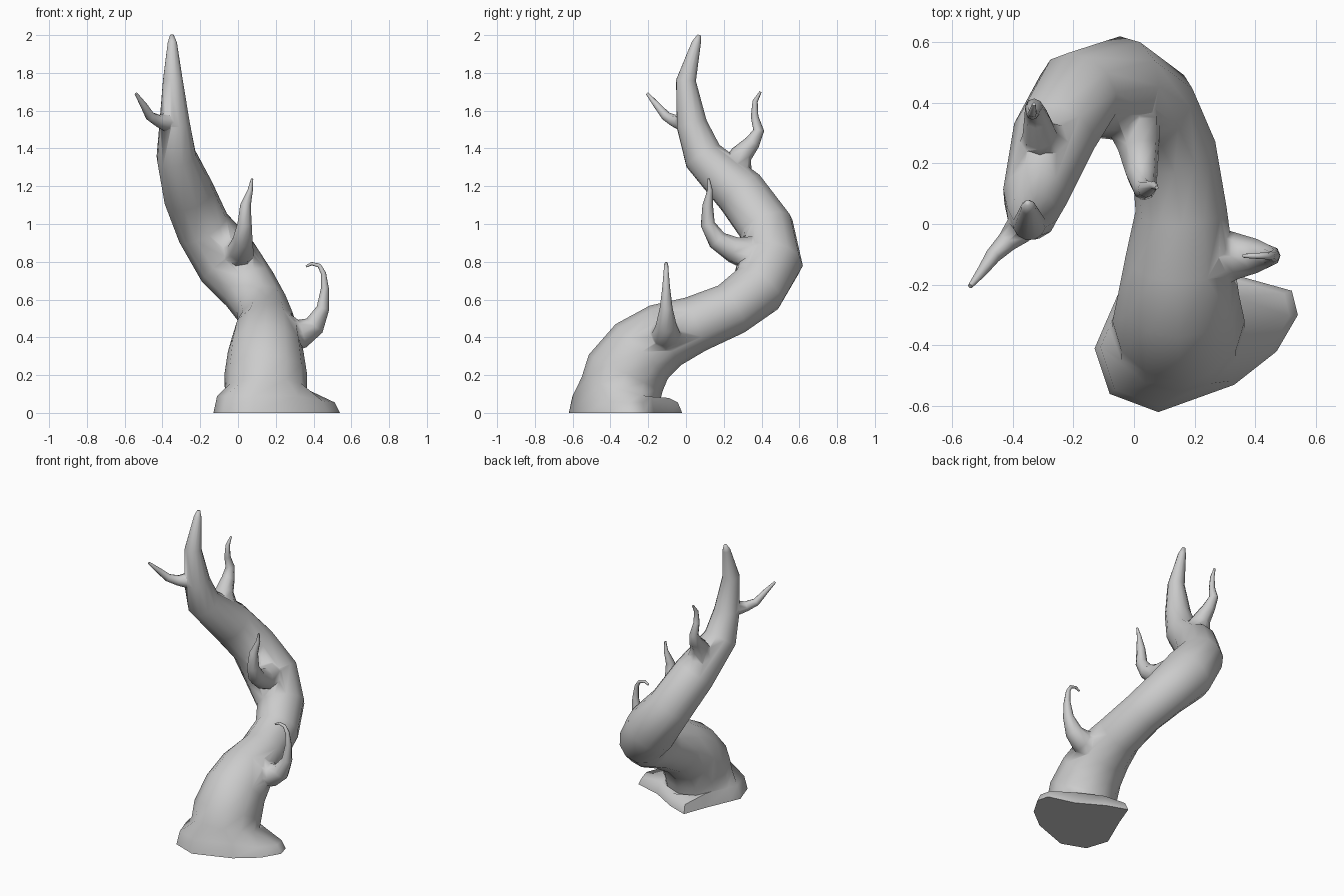
import bpy, bmesh, math
from mathutils import Vector

if "Cube" in bpy.data.objects:
    bpy.data.objects.remove(bpy.data.objects["Cube"])


def ring_frames(path):
    """Rings of (centre, u, v, radius) along a path with a non-twisting frame."""
    pts = [Vector(p[:3]) for p in path]
    n = len(pts)
    prev = Vector((0, 0, 1))
    u, v = Vector((1, 0, 0)), Vector((0, 1, 0))
    frames = []
    for i, p in enumerate(pts):
        a = (p - pts[i - 1]).normalized() if i > 0 else Vector()
        b = (pts[i + 1] - p).normalized() if i < n - 1 else Vector()
        t = (a + b).normalized()
        q = prev.rotation_difference(t)
        u, v = q @ u, q @ v
        frames.append((p, u, v, path[i][3]))
        prev = t
    return frames


def make_tube(name, path, sides, lead_rings=()):
    """Closed tapered tube; lead_rings are free-form loops placed before the path."""
    rings = [[Vector(c) for c in r] for r in lead_rings]
    for p, u, v, r in ring_frames(path):
        rings.append([p + r * (math.cos(a) * u + math.sin(a) * v)
                      for a in (math.tau * i / sides for i in range(sides))])
    bm = bmesh.new()
    loops = [[bm.verts.new(c) for c in ring] for ring in rings]
    for lo, hi in zip(loops, loops[1:]):
        for i in range(sides):
            j = (i + 1) % sides
            bm.faces.new((lo[i], lo[j], hi[j], hi[i]))
    bm.faces.new(loops[-1])
    bm.faces.new(loops[0][::-1])
    mesh = bpy.data.meshes.new(name)
    bm.to_mesh(mesh)
    bm.free()
    obj = bpy.data.objects.new(name, mesh)
    bpy.context.collection.objects.link(obj)
    return obj


# Root flare outline on the ground, counter-clockwise from the right-hand root
roots = [(.54, -.30), (.52, -.22), (.34, -.17), (.17, -.07), (.03, -.02), (-.03, -.18),
         (-.10, -.34), (-.13, -.41), (-.08, -.56), (.08, -.62), (.33, -.53), (.47, -.42)]
core = Vector((.15, -.35))


def flare(scale, z, drop=0):
    """Scaled root outline; the far-reaching roots sit lower by drop."""
    ring = []
    for p in roots:
        d = Vector(p) - core
        low = drop * min(1, max(0, d.length - .25) / .1) if d.x > .2 or d.y > .1 else 0
        ring.append((*(core + d * scale), z - low))
    return ring


# Trunk: S-shaped tapering sweep (x, y, z, radius)
trunk_path = [
    (.147, -.345, .125, .217), (.147, -.32, .21, .218), (.147, -.235, .325, .200),
    (.15, -.11, .41, .178), (.155, .05, .47, .150), (.13, .24, .55, .142),
    (.062, .38, .655, .152), (-.055, .448, .80, .172), (-.185, .426, .98, .147),
    (-.263, .29, 1.165, .139), (-.327, .09, 1.36, .107), (-.335, .03, 1.53, .083),
    (-.345, .0, 1.76, .054), (-.348, .055, 1.96, .025), (-.35, .07, 2.0, .01)]
trunk = make_tube("trunk", trunk_path, 12, [flare(1, 0), flare(.93, .09, .035)])

# Branches: short curling tapered sweeps
branches = {
    "lower_right_branch": [
        (.19, -.11, .42, .12), (.28, -.11, .42, .10), (.34, -.105, .42, .076),
        (.405, -.105, .462, .056), (.45, -.105, .555, .034), (.46, -.105, .66, .021),
        (.452, -.105, .74, .014), (.43, -.105, .78, .011), (.39, -.105, .79, .009),
        (.36, -.105, .775, .006)],
    "middle_front_branch": [
        (-.03, .42, .82, .12), (.0, .32, .85, .09), (.015, .25, .865, .070),
        (.025, .165, .915, .053), (.035, .115, 1.0, .038), (.04, .115, 1.1, .028),
        (.065, .127, 1.18, .014), (.075, .12, 1.24, .006)],
    "upper_back_branch": [
        (-.28, .25, 1.19, .10), (-.295, .265, 1.30, .085), (-.31, .295, 1.37, .058),
        (-.32, .35, 1.43, .042), (-.33, .385, 1.495, .029), (-.335, .363, 1.57, .020),
        (-.335, .366, 1.65, .014), (-.33, .395, 1.70, .006)],
    "upper_left_branch": [
        (-.335, .03, 1.54, .065), (-.385, -.025, 1.54, .048), (-.42, -.06, 1.545, .034),
        (-.465, -.105, 1.57, .026), (-.50, -.155, 1.63, .018), (-.54, -.205, 1.69, .008)],
}

# Fuse each branch into the trunk so the bark runs on without a seam
bpy.context.view_layer.objects.active = trunk
trunk.select_set(True)
for name, path in branches.items():
    branch = make_tube(name, path, 8)
    mod = trunk.modifiers.new(name, 'BOOLEAN')
    mod.operation, mod.solver, mod.object = 'UNION', 'EXACT', branch
    bpy.ops.object.modifier_apply(modifier=mod.name)
    bpy.data.objects.remove(branch)
bpy.ops.object.shade_smooth_by_angle(angle=math.radians(75))
